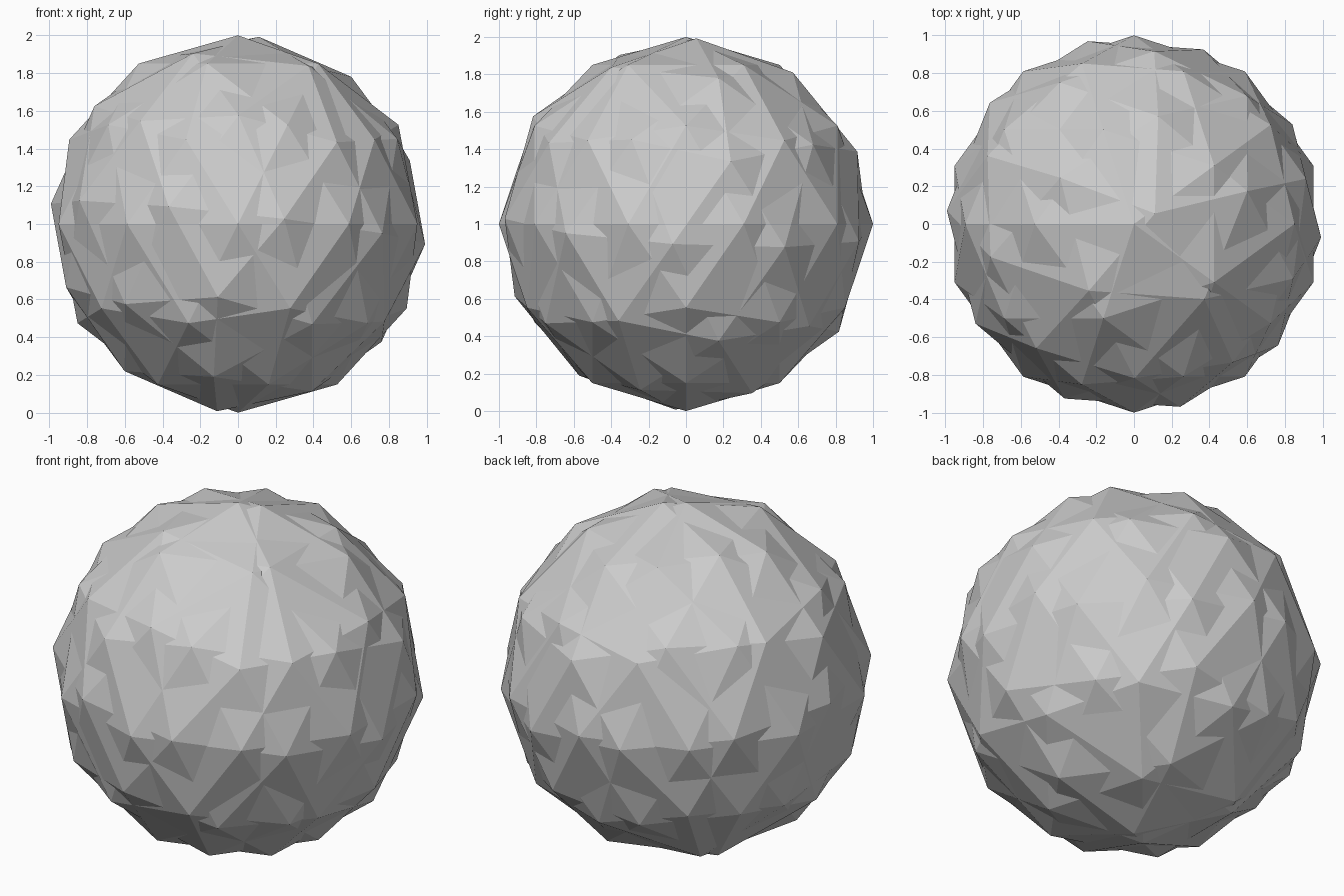
import bpy
import math
from mathutils import Matrix, Vector

cube = bpy.data.objects.get("Cube")
if cube:
    bpy.data.objects.remove(cube, do_unlink=True)

# One plain grey for the whole model
grey = bpy.data.materials.new("light_grey")
grey.use_nodes = True
colour = (0.6, 0.6, 0.6, 1.0)
grey.diffuse_color = colour
grey.node_tree.nodes["Principled BSDF"].inputs["Base Color"].default_value = colour


def faceted_ball(name, pole, turn):
    """Flat-shaded icosphere of radius 1, turned about its axis, then tipped to a pole."""
    bpy.ops.mesh.primitive_ico_sphere_add(subdivisions=2, radius=1, location=(0, 0, 0))
    ball = bpy.context.object
    ball.name = name
    tip = Vector((0, 0, 1)).rotation_difference(Vector(pole).normalized())
    spin = Matrix.Rotation(math.radians(turn), 4, 'Z')
    ball.data.transform(Matrix.Translation((0, 0, 1)) @ tip.to_matrix().to_4x4() @ spin)
    ball.data.materials.append(grey)
    bpy.ops.object.shade_flat()
    return ball


# Two equal balls pushed through each other, so their corners interlock
faceted_ball("upright_ball", (0, 0, 1), 180)
faceted_ball("tilted_ball", (0.111, 0.056, 0.992), 14.1)
